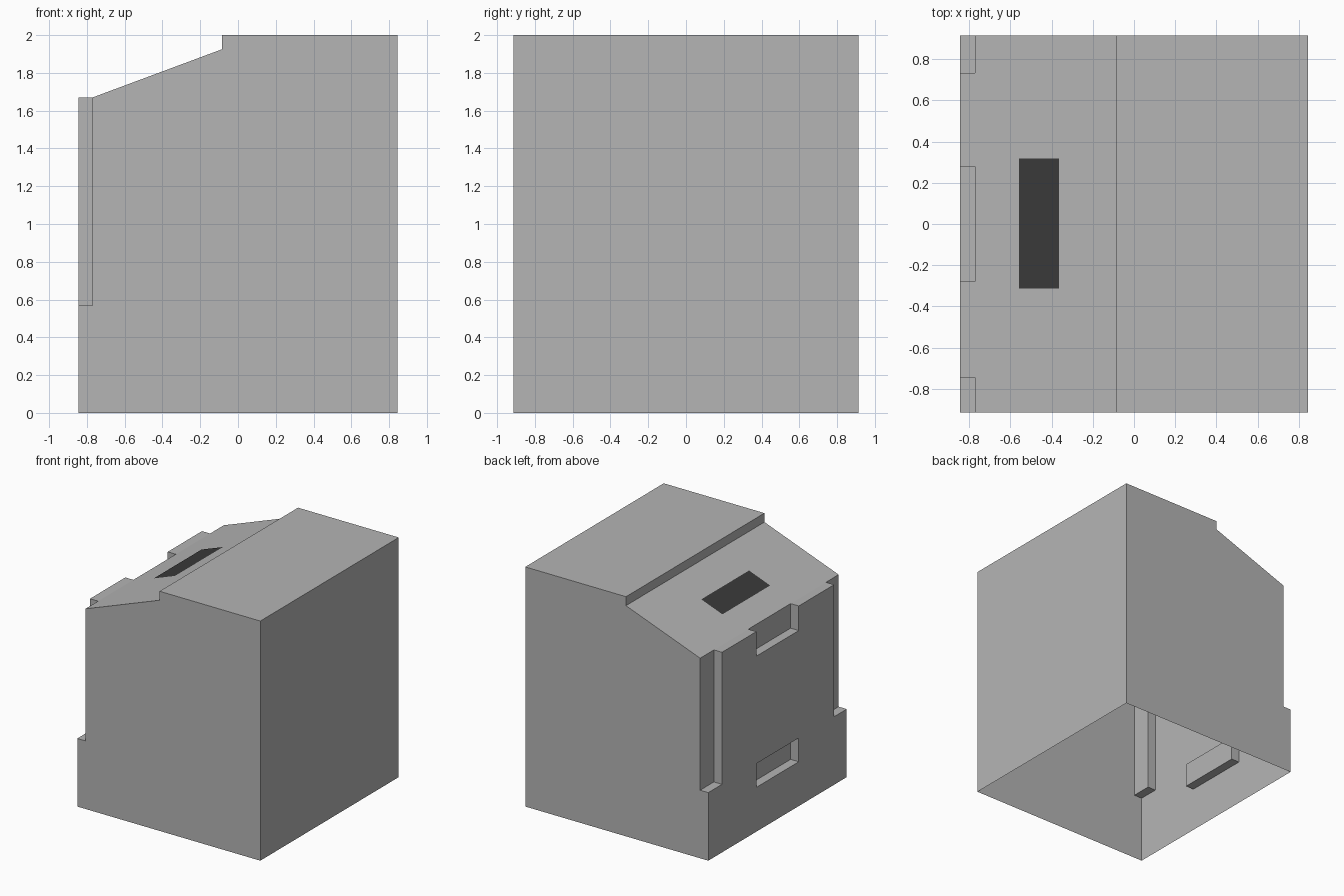
import bpy
import bmesh

if "Cube" in bpy.data.objects:
    bpy.data.objects.remove(bpy.data.objects["Cube"])


def material(name, grey):
    m = bpy.data.materials.new(name)
    m.diffuse_color = (grey, grey, grey, 1)
    m.use_nodes = True
    m.node_tree.nodes["Principled BSDF"].inputs["Base Color"].default_value = m.diffuse_color
    return m


def make_object(name, bm, mat):
    mesh = bpy.data.meshes.new(name)
    bm.to_mesh(mesh)
    bm.free()
    mesh.materials.append(mat)
    ob = bpy.data.objects.new(name, mesh)
    bpy.context.collection.objects.link(ob)
    return ob


def face(bm, pts):
    return bm.faces.new([bm.verts.new(p) for p in pts])


body_grey = material("light grey", 0.46)
panel_grey = material("dark grey", 0.042)

# Relief grid on the -x side: recessed cells sit at IN, the others at OUT
OUT, IN = -0.845, -0.77
ys = [-0.913, -0.745, -0.28, 0.28, 0.732, 0.913]
zs = [0, 0.37, 0.568, 1.465, 1.67]
NY, NZ = len(ys) - 1, len(zs) - 1


def depth(i, j):
    if not 0 <= i < NY or j >= NZ:
        return IN
    corner = i in (0, NY - 1) and j >= 2
    slot = i == 2 and j in (1, 3)
    return IN if corner or slot else OUT


bm = bmesh.new()

# Relief faces, with walls wherever neighbouring depths differ
for j in range(NZ):
    z0, z1 = zs[j], zs[j + 1]
    for i in range(NY):
        x, y0, y1 = depth(i, j), ys[i], ys[i + 1]
        face(bm, [(x, y0, z0), (x, y1, z0), (x, y1, z1), (x, y0, z1)])
        up = depth(i, j + 1)
        if up != x:
            face(bm, [(x, y0, z1), (x, y1, z1), (up, y1, z1), (up, y0, z1)])
    for i in range(NY + 1):
        a, b, y = depth(i - 1, j), depth(i, j), ys[i]
        if a != b:
            face(bm, [(a, y, z0), (b, y, z0), (b, y, z1), (a, y, z1)])

# Main shell: slope, step, top and plain +x side, open underneath
outline = [(IN, 1.67), (-0.085, 1.925), (-0.085, 2), (0.845, 2), (0.845, 0)]
for (xa, za), (xb, zb) in zip(outline, outline[1:]):
    for y0, y1 in zip(ys, ys[1:]):
        face(bm, [(xa, y0, za), (xa, y1, za), (xb, y1, zb), (xb, y0, zb)])

# Two end walls
for y in (ys[0], ys[-1]):
    face(bm, [(x, y, z) for x, z in outline + [(IN, z) for z in zs[:-1]]])

bmesh.ops.remove_doubles(bm, verts=bm.verts, dist=0.0005)
bmesh.ops.recalc_face_normals(bm, faces=bm.faces)
top = max(bm.faces, key=lambda f: f.calc_center_median().z)
if top.normal.z < 0:
    bmesh.ops.reverse_faces(bm, faces=bm.faces)
make_object("cabinet_body", bm, body_grey)

# Dark panel lying on the slope
bm = bmesh.new()


def slope_z(x):
    return 1.67 + (x - IN) * (1.925 - 1.67) / (-0.085 - IN) + 0.003


x0, x1 = -0.558, -0.363
face(bm, [(x0, -0.313, slope_z(x0)), (x1, -0.313, slope_z(x1)),
          (x1, 0.317, slope_z(x1)), (x0, 0.317, slope_z(x0))])
make_object("slope_panel", bm, panel_grey)
